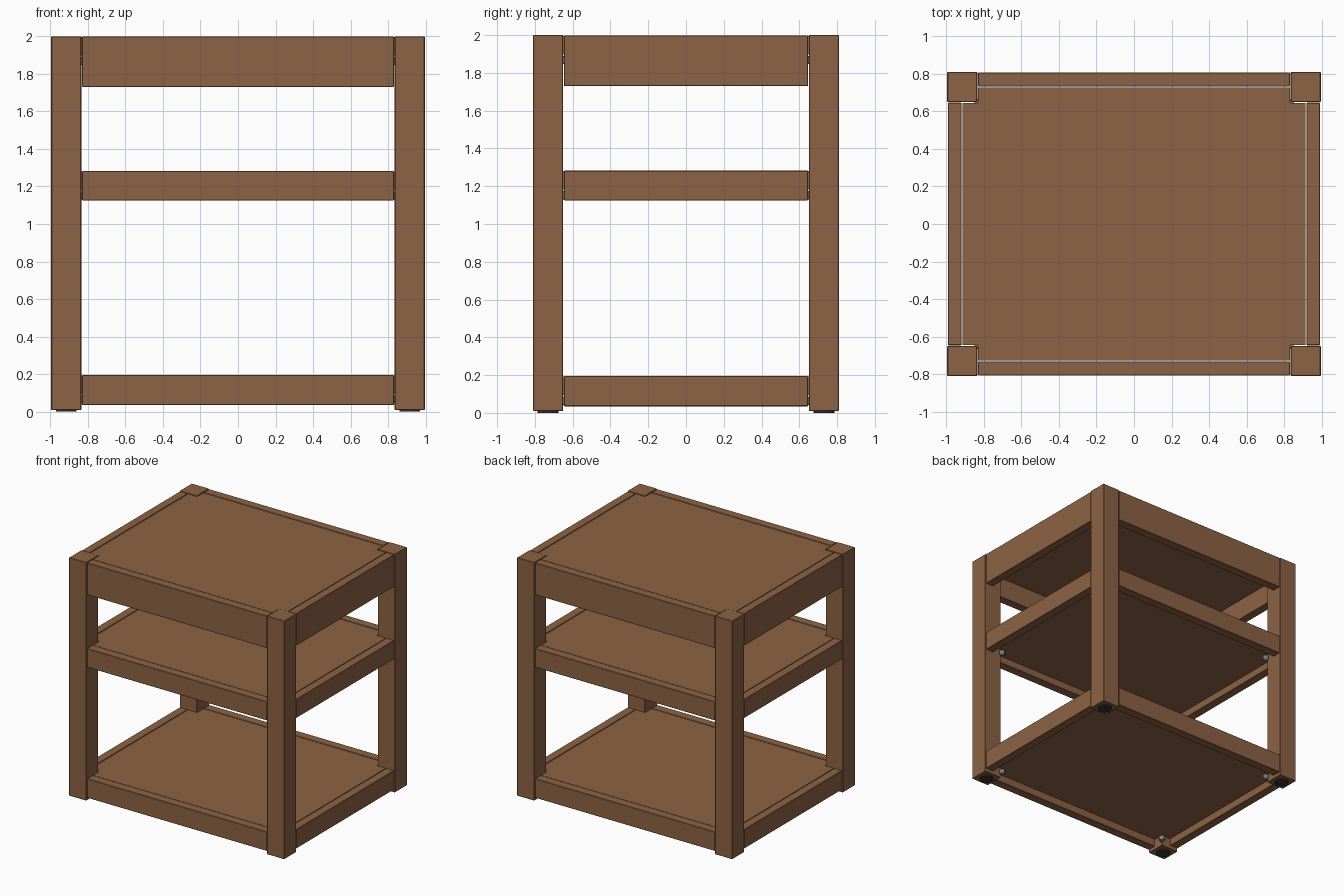
import bpy
import bmesh
from mathutils import Vector, Matrix

cube = bpy.data.objects.get("Cube")
if cube:
    bpy.data.objects.remove(cube, do_unlink=True)


def material(name, color):
    mat = bpy.data.materials.new(name)
    mat.use_nodes = True
    mat.diffuse_color = color
    mat.node_tree.nodes["Principled BSDF"].inputs["Base Color"].default_value = color
    return mat


wood = material("brown wood", (0.27, 0.125, 0.058, 1))
rubber = material("dark rubber", (0.035, 0.035, 0.038, 1))
steel = material("grey steel", (0.2, 0.2, 0.21, 1))


def add_object(name, bm, mat, bevel=0):
    bmesh.ops.recalc_face_normals(bm, faces=bm.faces)
    mesh = bpy.data.meshes.new(name)
    bm.to_mesh(mesh)
    bm.free()
    mesh.materials.append(mat)
    obj = bpy.data.objects.new(name, mesh)
    bpy.context.collection.objects.link(obj)
    if bevel:
        mod = obj.modifiers.new("eased edges", "BEVEL")
        mod.width = bevel
        mod.segments = 1
    return obj


def box(name, low, high, mat, bevel=0.003):
    low, high = Vector(low), Vector(high)
    bm = bmesh.new()
    place = Matrix.Translation((low + high) / 2) @ Matrix.Diagonal((*(high - low), 1))
    bmesh.ops.create_cube(bm, size=1, matrix=place)
    return add_object(name, bm, mat, bevel)


def cylinder(name, center, radius, depth, mat, axis=(0, 0, 1)):
    bm = bmesh.new()
    turn = Vector((0, 0, 1)).rotation_difference(Vector(axis)).to_matrix().to_4x4()
    bmesh.ops.create_cone(bm, cap_ends=True, segments=24, radius1=radius, radius2=radius,
                          depth=depth, matrix=Matrix.Translation(center) @ turn)
    for f in bm.faces:
        f.smooth = len(f.verts) == 4
    return add_object(name, bm, mat)


X, Y = 0.995, 0.81          # outer half sizes
LEG = 0.16
IX, IY = X - LEG, Y - LEG   # inner corner of each leg
RAIL = 0.077
GAP = 0.005
PANEL = 0.1
levels = {"lower": (0.035, 0.195), "middle": (1.125, 1.282), "top": (1.73, 1.998)}

# Legs with round foot pads
for sx, side in ((1, "left"), (-1, "right")):
    for sy, end in ((-1, "front"), (1, "back")):
        tag = f"{end}_{side}"
        xs = sorted((sx * IX, sx * X))
        ys = sorted((sy * IY, sy * Y))
        box(f"{tag}_leg", (xs[0], ys[0], 0.01), (xs[1], ys[1], 2), wood)
        cylinder(f"{tag}_foot_pad", (sum(xs) / 2, sum(ys) / 2, 0.008), 0.055, 0.016, rubber)
        # Bolts on the inner corner, tucked below each shelf
        for level, (bottom, top) in levels.items():
            cylinder(f"{tag}_{level}_bolt", (sx * (IX - 0.008), sy * (IY - 0.008), top - PANEL - 0.03),
                     0.022, 0.04, steel, (sx, sy, 0))


def notched_panel(name, bottom, top):
    """Shelf board with its corners cut out around the legs."""
    ox, oy = X - RAIL - GAP, Y - RAIL - GAP
    nx, ny = IX - GAP, IY - GAP
    bm = bmesh.new()
    outline = []
    for sx, sy in ((1, 1), (-1, 1), (-1, -1), (1, -1)):
        corner = [(sx * ox, sy * ny), (sx * nx, sy * ny), (sx * nx, sy * oy)]
        outline += corner if sx * sy > 0 else corner[::-1]
    face = bm.faces.new([bm.verts.new((x, y, bottom)) for x, y in outline])
    extruded = bmesh.ops.extrude_face_region(bm, geom=[face])
    verts = [v for v in extruded["geom"] if isinstance(v, bmesh.types.BMVert)]
    bmesh.ops.translate(bm, verts=verts, vec=(0, 0, top - bottom))
    return add_object(name, bm, wood)


# Rails and shelf boards at the three levels
for level, (bottom, top) in levels.items():
    for s, end, side in ((-1, "front", "right"), (1, "back", "left")):
        ys = sorted((s * (Y - RAIL), s * (Y - 0.003)))
        box(f"{end}_{level}_rail", (-IX + 0.004, ys[0], bottom), (IX - 0.004, ys[1], top), wood)
        xs = sorted((s * (X - RAIL), s * (X - 0.005)))
        box(f"{side}_{level}_rail", (xs[0], -IY + 0.004, bottom), (xs[1], IY - 0.004, top), wood)
    notched_panel(f"{level}_shelf", top - PANEL, top - 0.002)
